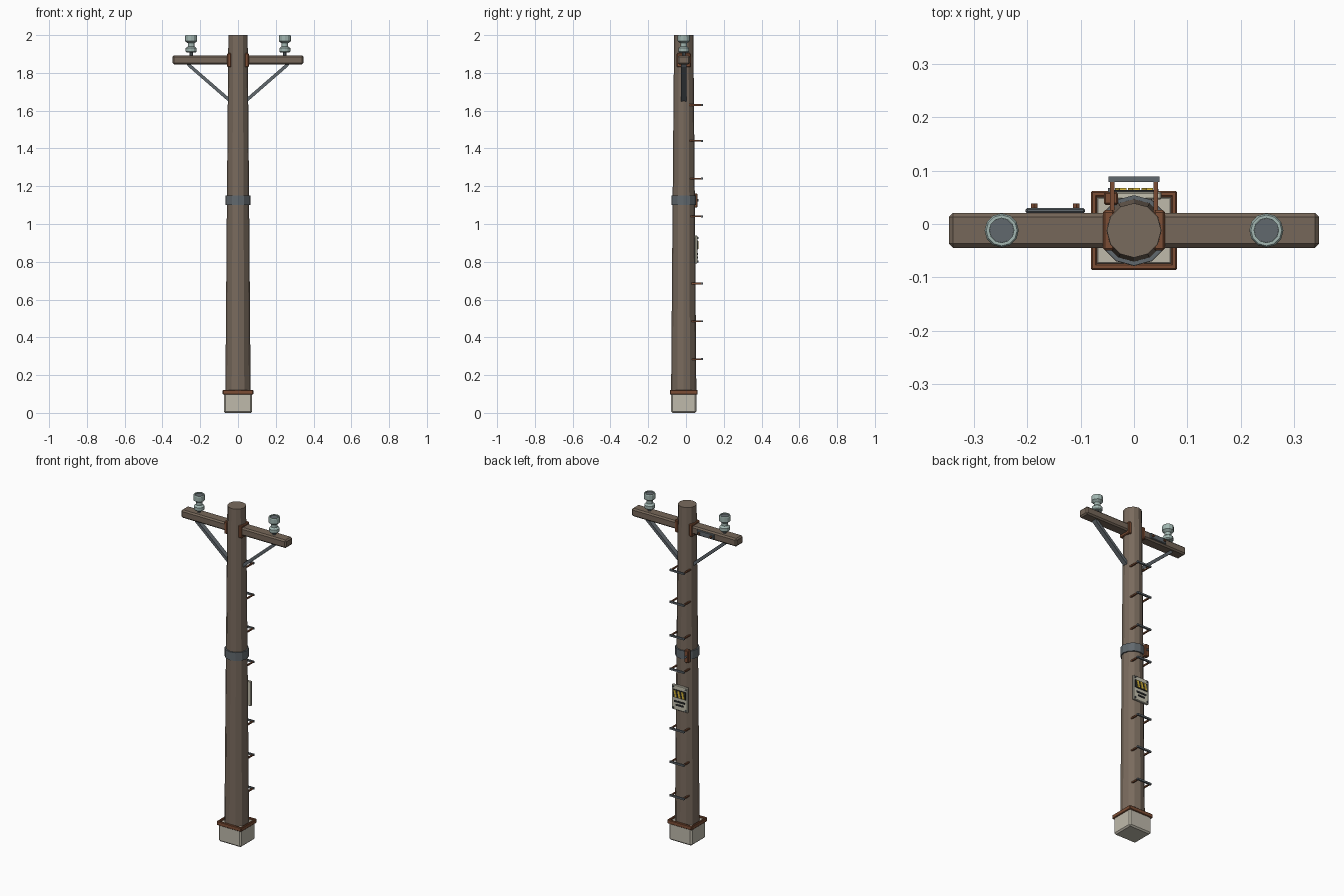
import bpy, bmesh, math
from mathutils import Vector

if "Cube" in bpy.data.objects:
    bpy.data.objects.remove(bpy.data.objects["Cube"])

CY = -0.012  # pole axis in y


def material(name, rgb):
    m = bpy.data.materials.new(name)
    m.diffuse_color = (*rgb, 1)
    m.use_nodes = True
    m.node_tree.nodes["Principled BSDF"].inputs["Base Color"].default_value = m.diffuse_color
    return m


WOOD = material("wood", (0.19, 0.145, 0.11))
ARM = material("arm_wood", (0.18, 0.135, 0.10))
RUST = material("rust", (0.20, 0.075, 0.035))
STEEL = material("steel", (0.12, 0.14, 0.155))
CONCRETE = material("concrete", (0.52, 0.49, 0.41))
GLASS = material("ceramic", (0.36, 0.47, 0.44))
CREAM = material("sign_cream", (0.55, 0.53, 0.43))
YELLOW = material("yellow", (0.70, 0.48, 0.04))
BLACK = material("black", (0.02, 0.022, 0.024))


def finish(bm, name, mat, bevel=0.0):
    bmesh.ops.recalc_face_normals(bm, faces=bm.faces)
    me = bpy.data.meshes.new(name)
    bm.to_mesh(me)
    bm.free()
    ob = bpy.data.objects.new(name, me)
    bpy.context.collection.objects.link(ob)
    me.materials.append(mat)
    if bevel:
        b = ob.modifiers.new("bevel", "BEVEL")
        b.width, b.segments = bevel, 1
    return ob


def box(name, lo, hi, mat, bevel=0.0):
    bm = bmesh.new()
    bmesh.ops.create_cube(bm, size=1)
    for v in bm.verts:
        v.co = Vector([(a + b) / 2 + c * (b - a) for a, b, c in zip(lo, hi, v.co)])
    return finish(bm, name, mat, bevel)


def lathe(name, profile, mat, x=0.0, n=12, closed=False):
    """Revolve (radius, z) points about a vertical axis; ends are capped unless closed."""
    bm = bmesh.new()
    rings = [[bm.verts.new((x + r * math.cos(2 * math.pi * i / n),
                            CY + r * math.sin(2 * math.pi * i / n), z))
              for i in range(n)] for r, z in profile]
    pairs = list(zip(rings, rings[1:])) + ([(rings[-1], rings[0])] if closed else [])
    for a, b in pairs:
        for i in range(n):
            j = (i + 1) % n
            bm.faces.new((a[i], a[j], b[j], b[i]))
    if not closed:
        bm.faces.new(rings[0])
        bm.faces.new(rings[-1])
    return finish(bm, name, mat)


def bar(name, p, q, r, mat, n=6):
    """Straight rod between two points."""
    p, q = Vector(p), Vector(q)
    bm = bmesh.new()
    bmesh.ops.create_cone(bm, cap_ends=True, segments=n, radius1=r, radius2=r,
                          depth=(q - p).length)
    rot = (q - p).to_track_quat("Z", "Y")
    for v in bm.verts:
        v.co = rot @ v.co + (p + q) / 2
    return finish(bm, name, mat)


def panel(name, pts, y0, y1, mat):
    """Extrude an xz outline from y0 to y1."""
    bm = bmesh.new()
    a = [bm.verts.new((x, y0, z)) for x, z in pts]
    b = [bm.verts.new((x, y1, z)) for x, z in pts]
    bm.faces.new(a)
    bm.faces.new(b)
    for i in range(len(pts)):
        j = (i + 1) % len(pts)
        bm.faces.new((a[i], a[j], b[j], b[i]))
    return finish(bm, name, mat)


# footing with rusty collar frame
box("footing", (-0.075, CY - 0.068, 0), (0.075, CY + 0.068, 0.113), CONCRETE, 0.008)
for s in (-1, 1):
    box("collar_side", (s * 0.075 - 0.006, CY - 0.074, 0.098),
        (s * 0.075 + 0.006, CY + 0.074, 0.122), RUST, 0.003)
    box("collar_end", (-0.08, CY + s * 0.068 - 0.006, 0.098),
        (0.08, CY + s * 0.068 + 0.006, 0.122), RUST, 0.003)

# tapered pole
lathe("pole", [(0.067, 0.09), (0.059, 1.1), (0.051, 2.0)], WOOD)

# steel band with clamp and bolt
lathe("band", [(0.055, 1.1), (0.066, 1.1), (0.066, 1.15), (0.055, 1.15)], STEEL, closed=True)
box("band_clamp", (-0.056, 0.036, 1.088), (-0.03, 0.06, 1.162), RUST, 0.003)
bar("clamp_bolt", (-0.043, 0.055, 1.125), (-0.043, 0.067, 1.125), 0.007, STEEL)

# crossarm
box("crossarm", (-0.347, -0.045, 1.845), (0.347, 0.021, 1.893), ARM, 0.008)

for s in (-1, 1):
    # arm brackets
    box("arm_bracket", (min(s * 0.036, s * 0.058), -0.05, 1.83),
        (max(s * 0.036, s * 0.058), 0.026, 1.904), RUST, 0.004)
    # diagonal brace with end bolt
    panel("brace", [(s * 0.047, 1.645), (s * 0.047, 1.668), (s * 0.252, 1.846),
                    (s * 0.272, 1.846), (s * 0.262, 1.832)], -0.026, 0.002, STEEL)
    # insulator: pin, double-skirt body, recessed cap
    lathe("insulator_pin", [(0.009, 1.885), (0.009, 1.915)], STEEL, s * 0.248, 8)
    lathe("insulator", [(0.024, 1.908), (0.029, 1.913), (0.029, 1.931), (0.018, 1.94),
                        (0.018, 1.957), (0.032, 1.968), (0.032, 1.995), (0.029, 2.0),
                        (0.023, 2.0), (0.023, 1.992)], GLASS, s * 0.248, 12)
    lathe("insulator_cap", [(0.0228, 1.985), (0.0228, 1.995)], STEEL, s * 0.248, 12)

# repair plate on the back of the arm
box("arm_plate", (-0.203, 0.02, 1.853), (-0.092, 0.03, 1.885), STEEL, 0.003)
for x in (-0.187, -0.108):
    bar("plate_bolt", (x, 0.028, 1.869), (x, 0.038, 1.869), 0.007, RUST)

# climbing rungs up the back
for z in (0.285, 0.485, 0.685, 1.04, 1.24, 1.44, 1.63):
    box("rung", (-0.048, 0.079, z - 0.005), (0.048, 0.089, z + 0.005), STEEL)
    for s in (-1, 1):
        box("rung_leg", (s * 0.041 - 0.004, 0.008, z - 0.004),
            (s * 0.041 + 0.004, 0.081, z + 0.004), RUST)

# warning sign: plate, striped panel, dark bars, corner bolts
box("sign_plate", (-0.052, 0.046, 0.79), (0.052, 0.06, 0.938), CREAM, 0.003)
box("sign_stripe_field", (-0.042, 0.058, 0.865), (0.042, 0.064, 0.912), BLACK)
for i in range(3):
    x = -0.036 + i * 0.025
    panel("sign_stripe", [(x, 0.868), (x + 0.013, 0.868), (x + 0.022, 0.909),
                          (x + 0.009, 0.909)], 0.062, 0.067, YELLOW)
for z, w in ((0.842, 0.034), (0.822, 0.024)):
    box("sign_bar", (-w, 0.058, z - 0.005), (w, 0.063, z + 0.005), BLACK)
for x in (-0.042, 0.042):
    for z in (0.802, 0.926):
        bar("sign_bolt", (x, 0.058, z), (x, 0.066, z), 0.005, STEEL)
